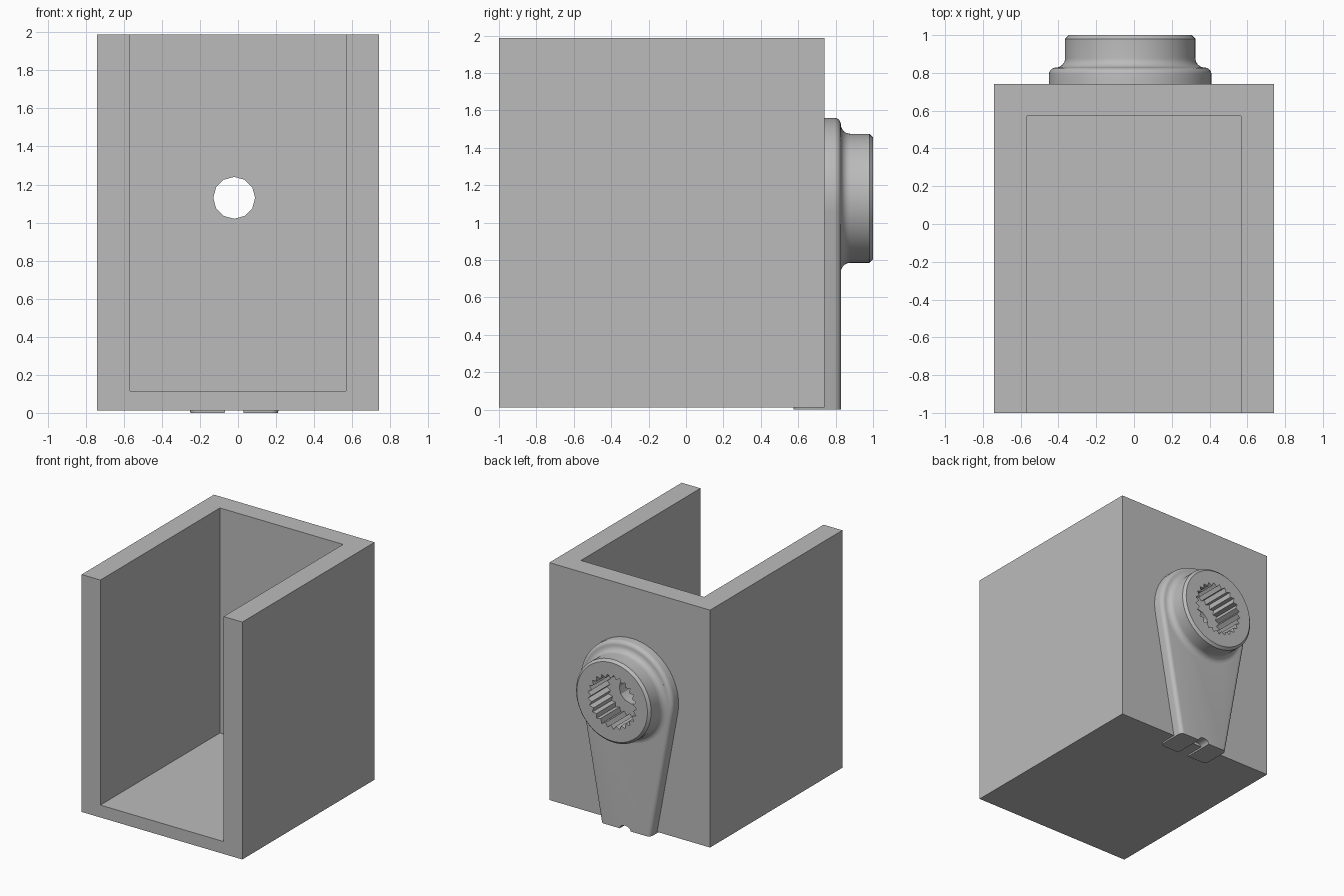
import bpy, bmesh, math
from mathutils import Vector, Matrix

if "Cube" in bpy.data.objects:
    bpy.data.objects.remove(bpy.data.objects["Cube"])

grey = bpy.data.materials.new("plain grey")
grey.use_nodes = True
COLOUR = (0.5, 0.5, 0.5, 1)
grey.diffuse_color = COLOUR
grey.node_tree.nodes["Principled BSDF"].inputs["Base Color"].default_value = COLOUR

CX, CZ = -0.02, 1.13          # shaft axis
WALL, FACE, END = 0.74, 0.828, 1.0   # back of box, arm face, hub end


def finish(bm, name):
    bmesh.ops.recalc_face_normals(bm, faces=bm.faces)
    mesh = bpy.data.meshes.new(name)
    bm.to_mesh(mesh)
    bm.free()
    mesh.materials.append(grey)
    obj = bpy.data.objects.new(name, mesh)
    bpy.context.collection.objects.link(obj)
    return obj


def prism(name, outline, y0, y1, bevel=0):
    """Extrude an x-z outline along y, optionally rounding its rims above the base."""
    bm = bmesh.new()
    face = bm.faces.new([bm.verts.new((x, y0, z)) for x, z in outline])
    new = bmesh.ops.extrude_face_region(bm, geom=[face])["geom"]
    bmesh.ops.translate(bm, vec=(0, y1 - y0, 0),
                        verts=[v for v in new if isinstance(v, bmesh.types.BMVert)])
    if bevel:
        rims = [e for e in bm.edges if abs(e.verts[0].co.y - e.verts[1].co.y) < 1e-5
                and max(v.co.z for v in e.verts) > 0.1]
        bmesh.ops.bevel(bm, geom=rims, offset=bevel, segments=5, profile=0.5,
                        affect='EDGES')
    return finish(bm, name)


def box(name, x, y0, y1, z0, z1):
    return prism(name, [(-x, z0), (x, z0), (x, z1), (-x, z1)], y0, y1)


def lathe(name, profile, steps=72):
    """Spin (radius, y) points about the shaft axis."""
    bm = bmesh.new()
    verts = [bm.verts.new((CX + r, y, CZ)) for r, y in profile]
    edges = [bm.edges.new(pair) for pair in zip(verts, verts[1:])]
    bmesh.ops.spin(bm, geom=verts + edges, cent=(CX, 0, CZ), axis=(0, 1, 0),
                   angle=math.tau, steps=steps)
    bmesh.ops.remove_doubles(bm, verts=bm.verts, dist=1e-4)
    return finish(bm, name)


def circle(radii, count):
    return [(CX + radii[i % len(radii)] * math.cos(math.tau * i / count),
             CZ + radii[i % len(radii)] * math.sin(math.tau * i / count))
            for i in range(count)]


def combine(obj, other, operation='DIFFERENCE'):
    mod = obj.modifiers.new("combine", 'BOOLEAN')
    mod.object, mod.operation, mod.solver = other, operation, 'EXACT'
    bpy.context.view_layer.objects.active = obj
    bpy.ops.object.modifier_apply(modifier=mod.name)


# Cutters
bore = prism("bore_cutter", circle([0.11], 12), 0.4, 1.2)
spline = prism("spline_cutter", circle([0.195, 0.225], 50), WALL + 0.01, 1.2)
cavity = box("cavity_cutter", 0.567, -1.2, 0.572, 0.115, 2.3)

# Box open at the front and top
shell = box("open_box", WALL, -1, WALL, 0.012, 1.988)
combine(shell, cavity)
combine(shell, bore)

# Tapered arm, with a round head and a notched foot
R, HALF = 0.43, 0.23
tangent = math.acos(R / math.hypot(HALF, CZ)) - math.atan2(CZ, HALF)
arc = [tangent + (math.pi - 2 * tangent) * i / 40 for i in range(41)]
outline = [(CX + HALF, 0)]
outline += [(CX + R * math.cos(a), CZ + R * math.sin(a)) for a in arc]
outline.append((CX - HALF, 0))
outline += [(CX - 0.05 * math.cos(math.pi * i / 10), 0.035 * math.sin(math.pi * i / 10))
            for i in range(11)]
arm = prism("tapered_arm", outline, 0.575, FACE, 0.035)

# Hub with a filleted root and a chamfered rim
HUB, FIL = 0.345, 0.05
profile = [(0, 0.65), (HUB + FIL, 0.65), (HUB + FIL, FACE - 0.003)]
profile += [(HUB + FIL - FIL * math.sin(math.pi * i / 12),
             FACE + FIL - FIL * math.cos(math.pi * i / 12)) for i in range(7)]
profile += [(HUB, END - 0.02), (HUB - 0.02, END), (0, END)]
hub = lathe("hub", profile)

# Toothed socket and screw hole
for part in (arm, hub):
    combine(part, spline)
    combine(part, bore)

for cutter in (bore, spline, cavity):
    cutter.hide_render = True
    cutter.hide_set(True)

bpy.ops.object.select_all(action='DESELECT')
for part in (arm, hub):
    part.select_set(True)
bpy.context.view_layer.objects.active = hub
bpy.ops.object.shade_smooth_by_angle(angle=math.radians(30))
